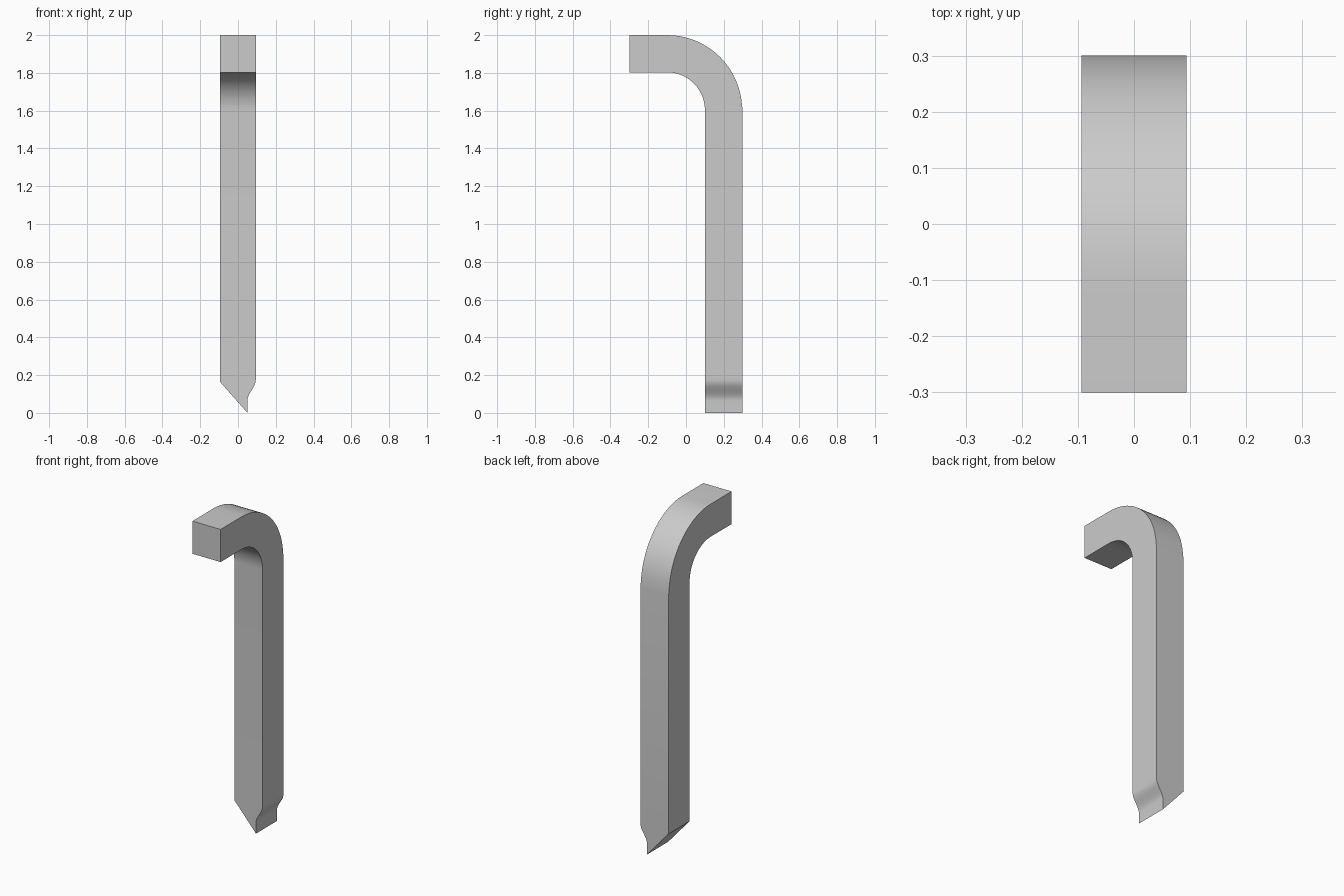
import bpy, bmesh, math
from mathutils import Vector

if "Cube" in bpy.data.objects:
    bpy.data.objects.remove(bpy.data.objects["Cube"], do_unlink=True)

W = 0.094            # half width in x
Y0, Y1 = 0.1, 0.3    # shaft depth range
SEAM = 0.2           # height where shaft meets the tip
CY, CZ = -0.1, 1.603  # centre of the bend
STEPS = 20

grey = bpy.data.materials.new("plain grey")
grey.use_nodes = True
colour = (0.6, 0.6, 0.6, 1)
grey.diffuse_color = colour
grey.node_tree.nodes["Principled BSDF"].inputs["Base Color"].default_value = colour


def extrude_profile(bm, profile, place, a, b, open_edge):
    """Extrude a closed 2D profile from a to b, leaving one side open."""
    near = [bm.verts.new(place(p, a)) for p in profile]
    far = [bm.verts.new(place(p, b)) for p in profile]
    bm.faces.new(near)
    bm.faces.new(far)
    n = len(profile)
    for i in range(n):
        if i != open_edge:
            j = (i + 1) % n
            bm.faces.new((near[i], near[j], far[j], far[i]))


def arc(radius):
    return [(CY + radius * math.cos(t), CZ + radius * math.sin(t))
            for t in (math.pi / 2 * i / STEPS for i in range(STEPS + 1))]


bm = bmesh.new()

# Shaft, bend and head as one side profile
side = [(Y0, SEAM), (Y1, SEAM)] + arc(0.4 - 0.003)
side += [(-0.3, 2.0), (-0.3, 1.803)] + arc(0.2)[::-1]
side = [(Y1 if abs(y - Y1) < 0.004 else y, z) for y, z in side]
extrude_profile(bm, side, lambda p, x: Vector((x, p[0], p[1])), -W, W, 0)

# Tip: one flat bevel, one S-shaped flank
flank = [(0.05 + (W - 0.05) * (1 - math.cos(math.pi * i / 12)) / 2,
          0.065 + 0.11 * i / 12) for i in range(13)]
tip = [(W, SEAM), (-W, SEAM), (-W, 0.163), (0.05, 0)] + flank
extrude_profile(bm, tip, lambda p, y: Vector((p[0], y, p[1])), Y0, Y1, 0)

bmesh.ops.remove_doubles(bm, verts=bm.verts, dist=0.0005)
bmesh.ops.recalc_face_normals(bm, faces=bm.faces)
mesh = bpy.data.meshes.new("bent_spike")
bm.to_mesh(mesh)
bm.free()
mesh.materials.append(grey)

spike = bpy.data.objects.new("bent_spike", mesh)
bpy.context.collection.objects.link(spike)
bpy.context.view_layer.objects.active = spike
spike.select_set(True)
bpy.ops.object.shade_smooth_by_angle(angle=math.radians(30))
